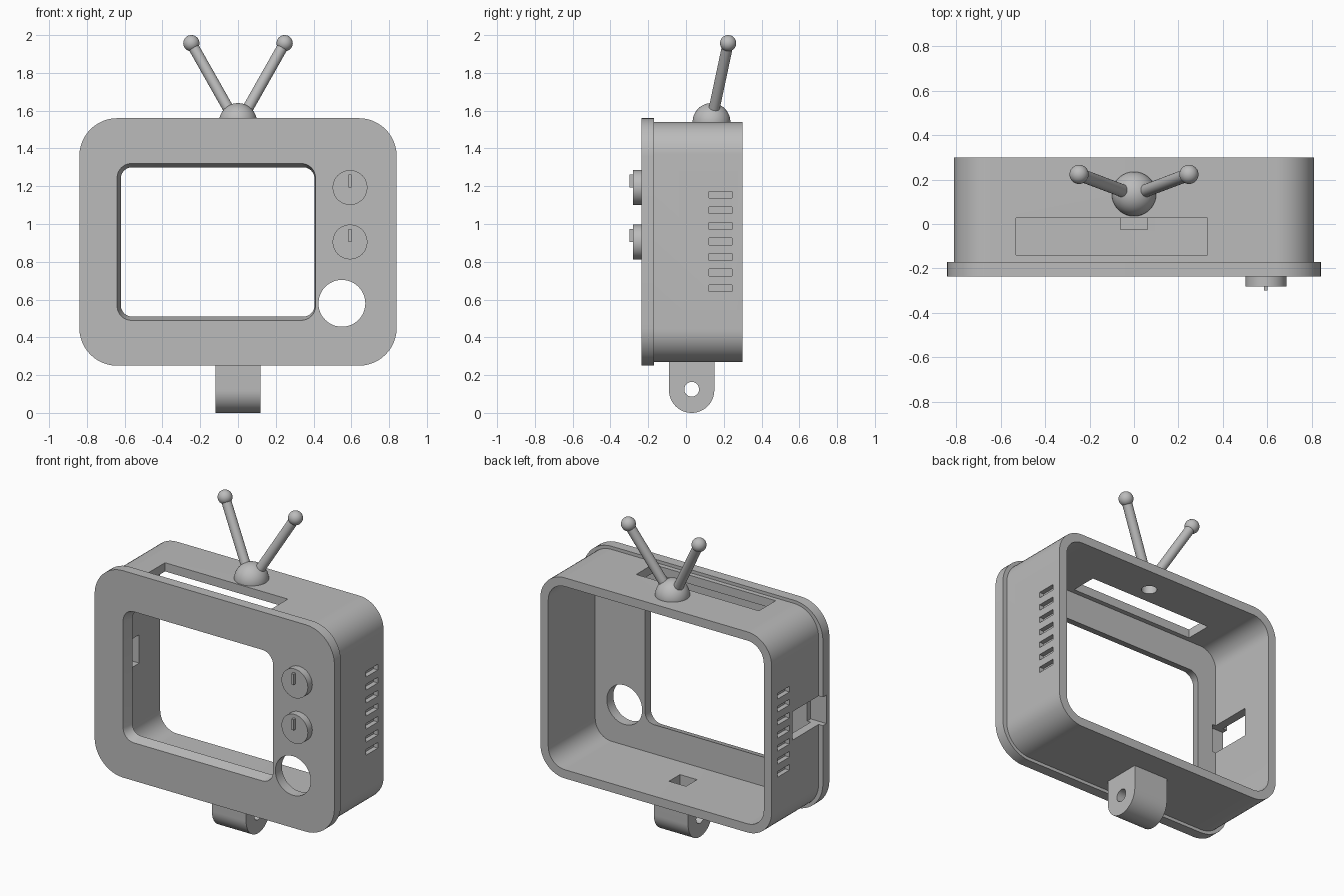
import bpy, bmesh
from math import sin, cos, pi
from mathutils import Vector

old = bpy.data.objects.get("Cube")
if old:
    bpy.data.objects.remove(old)

grey = bpy.data.materials.new("plain_grey")
grey.use_nodes = True
colour = (0.5, 0.5, 0.5, 1)
grey.diffuse_color = colour
grey.node_tree.nodes["Principled BSDF"].inputs["Base Color"].default_value = colour


def finish(name, bm):
    bmesh.ops.recalc_face_normals(bm, faces=bm.faces)
    mesh = bpy.data.meshes.new(name)
    bm.to_mesh(mesh)
    bm.free()
    mesh.materials.append(grey)
    obj = bpy.data.objects.new(name, mesh)
    bpy.context.collection.objects.link(obj)
    return obj


def activate(obj):
    bpy.ops.object.select_all(action='DESELECT')
    obj.select_set(True)
    bpy.context.view_layer.objects.active = obj


def smooth(obj):
    activate(obj)
    bpy.ops.object.shade_smooth_by_angle(angle=pi / 6)


def loft(name, loop_a, loop_b):
    """Solid between two matching loops of points."""
    bm = bmesh.new()
    a = [bm.verts.new(p) for p in loop_a]
    b = [bm.verts.new(p) for p in loop_b]
    bm.faces.new(a)
    bm.faces.new(b)
    for i in range(len(a)):
        j = (i + 1) % len(a)
        bm.faces.new((a[i], a[j], b[j], b[i]))
    return finish(name, bm)


def rounded(x0, x1, z0, z1, r, y, steps=12):
    """Rounded rectangle facing the front, at depth y."""
    corners = ((x1 - r, z1 - r), (x0 + r, z1 - r), (x0 + r, z0 + r), (x1 - r, z0 + r))
    pts = []
    for k, (cx, cz) in enumerate(corners):
        for i in range(steps + 1):
            t = (k + i / steps) * pi / 2
            pts.append((cx + r * cos(t), y, cz + r * sin(t)))
    return pts


def slab(name, x0, x1, z0, z1, r, y0, y1):
    return loft(name, rounded(x0, x1, z0, z1, r, y0), rounded(x0, x1, z0, z1, r, y1))


def box(name, lo, hi):
    bm = bmesh.new()
    bmesh.ops.create_cube(bm, size=1)
    for v in bm.verts:
        v.co = [l + (c + 0.5) * (h - l) for c, l, h in zip(v.co, lo, hi)]
    return finish(name, bm)


def rod(name, start, end, r, sides=48):
    start, end = Vector(start), Vector(end)
    axis = end - start
    bm = bmesh.new()
    bmesh.ops.create_cone(bm, cap_ends=True, segments=sides, radius1=r, radius2=r, depth=axis.length)
    turn = axis.to_track_quat('Z', 'Y').to_matrix().to_4x4()
    bm.transform(turn)
    bmesh.ops.translate(bm, verts=bm.verts, vec=(start + end) / 2)
    return finish(name, bm)


def ball(name, centre, r):
    bm = bmesh.new()
    bmesh.ops.create_uvsphere(bm, u_segments=48, v_segments=24, radius=r)
    bmesh.ops.translate(bm, verts=bm.verts, vec=centre)
    return finish(name, bm)


def combine(target, tool, operation='DIFFERENCE', keep=False):
    mod = target.modifiers.new("cut", 'BOOLEAN')
    mod.operation, mod.solver, mod.object = operation, 'EXACT', tool
    activate(target)
    bpy.ops.object.modifier_apply(modifier=mod.name)
    if not keep:
        bpy.data.objects.remove(tool)


# Cabinet: front plate joined to a hollow, open-backed shell
cabinet = slab("cabinet", -0.84, 0.84, 0.25, 1.56, 0.2, -0.235, -0.17)
shell = slab("shell", -0.81, 0.81, 0.27, 1.54, 0.17, -0.2, 0.3)
combine(cabinet, shell, 'UNION')

# Mounting foot with rounded end
foot_y, foot_r = 0.03, 0.12
profile = [(foot_y + foot_r, 0.3), (foot_y - foot_r, 0.3)]
profile += [(foot_y + foot_r * cos(t), foot_r + foot_r * sin(t))
            for t in (pi + pi * i / 24 for i in range(25))]
foot = loft("foot", [(-0.12, y, z) for y, z in profile], [(0.12, y, z) for y, z in profile])
combine(foot, rod("pin_hole", (-0.3, foot_y, 0.125), (0.3, foot_y, 0.125), 0.039))
combine(cabinet, foot, 'UNION')

# Cavity, tapered screen window and speaker hole
combine(cabinet, slab("cavity", -0.755, 0.755, 0.325, 1.485, 0.115, -0.17, 0.5))
combine(cabinet, loft("window", rounded(-0.64, 0.41, 0.49, 1.32, 0.075, -0.2351),
                      rounded(-0.62, 0.405, 0.51, 1.30, 0.06, -0.169)))
combine(cabinet, rod("speaker_hole", (0.55, -0.3, 0.58), (0.55, -0.1, 0.58), 0.124))

# Slot in the roof, socket in the floor, port in the right wall
combine(cabinet, box("roof_slot", (-0.53, -0.14, 1.4), (0.33, 0.027, 1.7)))
combine(cabinet, box("floor_socket", (-0.06, -0.025, 0.2), (0.06, 0.085, 0.4)))
combine(cabinet, box("side_port", (-0.9, -0.205, 0.82), (-0.73, 0.09, 1.0)))

# Recessed vents on both sides
for side in (-1, 1):
    for i in range(7):
        z = 0.66 + i * 0.0825
        x0, x1 = sorted((side * 0.78, side * 0.9))
        combine(cabinet, box("vent", (x0, 0.122, z - 0.018), (x1, 0.243, z + 0.018)))

# Aerial dome, with a socket through the roof
dome = ball("aerial_dome", (0, 0.135, 1.54), 0.1)
combine(dome, box("dome_trim", (-1, -1, 1), (1, 1, 1.535)))
socket = rod("dome_socket", (0, 0.135, 1.4), (0, 0.135, 1.59), 0.045)
combine(cabinet, socket, keep=True)
combine(dome, socket)
smooth(cabinet)
smooth(dome)

# Aerials with ball tips
for side, word in ((-1, "right"), (1, "left")):
    tip = (side * 0.247, 0.223, 1.957)
    smooth(rod(word + "_aerial", (side * 0.048, 0.148, 1.605), tip, 0.029))
    smooth(ball(word + "_aerial_tip", tip, 0.043))

# Control dials with raised pointers
for word, z in (("upper", 1.193), ("lower", 0.905)):
    smooth(rod(word + "_dial", (0.593, -0.22, z), (0.593, -0.28, z), 0.092, 64))
    box(word + "_dial_pointer", (0.584, -0.3, z), (0.6, -0.27, z + 0.068))
